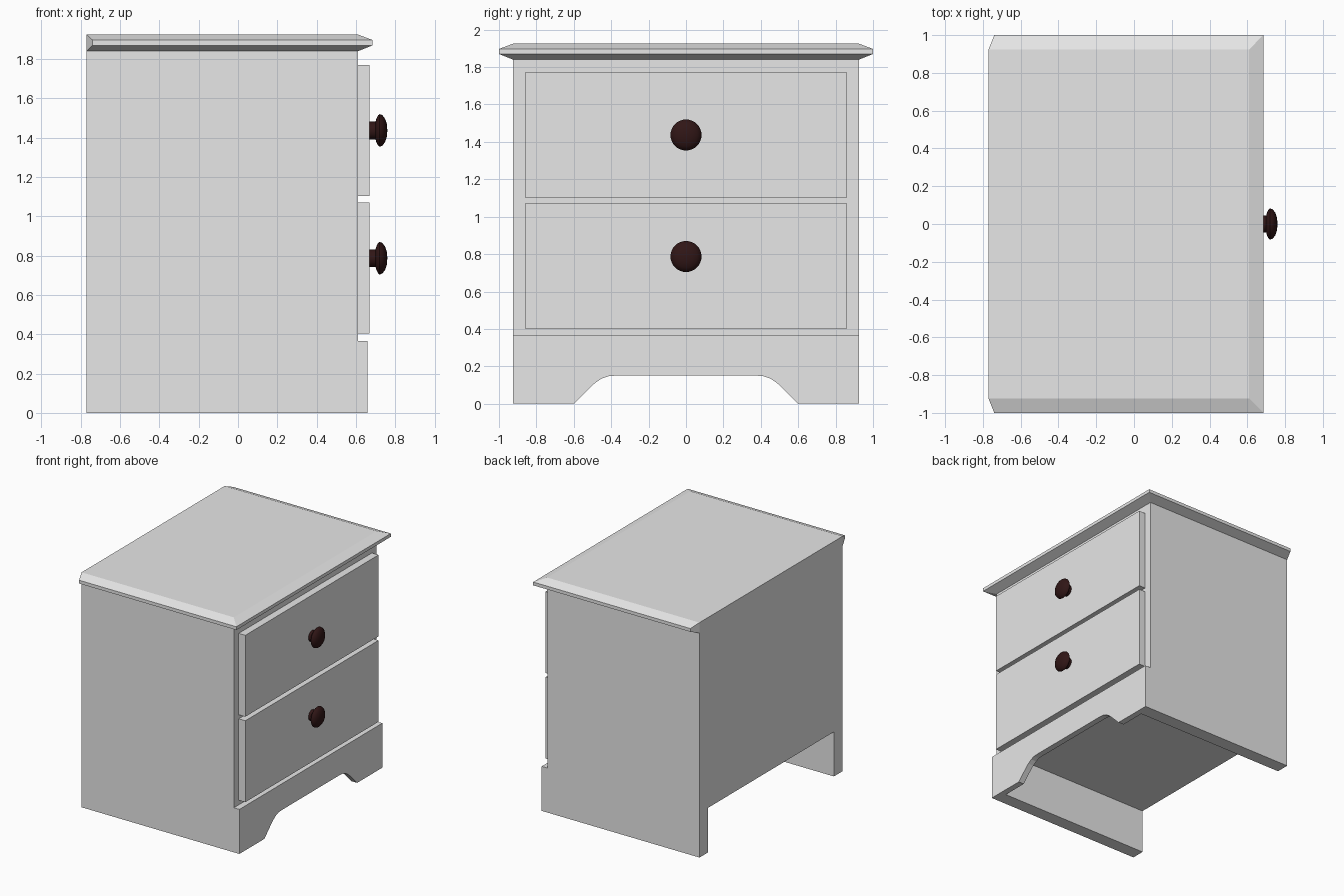
import bpy
import bmesh
import math
from mathutils import Matrix

cube = bpy.data.objects.get("Cube")
if cube:
    bpy.data.objects.remove(cube, do_unlink=True)


def material(name, rgb):
    mat = bpy.data.materials.new(name)
    mat.use_nodes = True
    mat.diffuse_color = (*rgb, 1)
    mat.node_tree.nodes["Principled BSDF"].inputs["Base Color"].default_value = (*rgb, 1)
    return mat


PAINT = material("pale grey paint", (0.8, 0.8, 0.8))
WOOD = material("dark brown wood", (0.03, 0.008, 0.008))


def finish(name, bm, mat):
    bmesh.ops.recalc_face_normals(bm, faces=bm.faces)
    mesh = bpy.data.meshes.new(name)
    bm.to_mesh(mesh)
    bm.free()
    mesh.materials.append(mat)
    obj = bpy.data.objects.new(name, mesh)
    bpy.context.collection.objects.link(obj)
    return obj


def extrude_x(name, outline, x0, x1):
    """Extrude a (y, z) outline from x0 to x1."""
    bm = bmesh.new()
    face = bm.faces.new([bm.verts.new((x0, y, z)) for y, z in outline])
    new = bmesh.ops.extrude_face_region(bm, geom=[face])["geom"]
    verts = [v for v in new if isinstance(v, bmesh.types.BMVert)]
    bmesh.ops.translate(bm, verts=verts, vec=(x1 - x0, 0, 0))
    return finish(name, bm, PAINT)


def mirrored(half):
    return half + [(-y, z) for y, z in reversed(half)]


BACK, FACE, HALF, TOP = -0.77, 0.61, 0.925, 1.84

# Carcass: closed box standing on its two side panels
extrude_x("carcass", mirrored([(HALF, TOP), (HALF, 0), (0.815, 0), (0.815, 0.365)]), BACK, FACE)

# Plinth with a curved cut-out between the feet
arch = [(0.6, 0), (0.52, 0.08), (0.485, 0.112), (0.45, 0.135), (0.415, 0.147), (0.38, 0.15)]
extrude_x("plinth", mirrored([(HALF, 0.365), (HALF, 0)] + arch), FACE, 0.66)

# Table top: stacked outlines giving a chamfered edge on three sides
bm = bmesh.new()
rings = []
for z, back, front, half in ((TOP, BACK, FACE, HALF), (1.87, -0.74, 0.685, 1),
                             (1.897, -0.74, 0.685, 1), (1.925, BACK, FACE, HALF)):
    # the rear edge stays flush with the back panel
    pts = [(BACK, -HALF), (back, -half), (front, -half),
           (front, half), (back, half), (BACK, HALF)]
    rings.append([bm.verts.new((x, y, z)) for x, y in pts])
for low, high in zip(rings, rings[1:]):
    for i in range(len(low)):
        j = (i + 1) % len(low)
        bm.faces.new((low[i], low[j], high[j], high[i]))
bm.faces.new(rings[0])
bm.faces.new(rings[-1])
bmesh.ops.remove_doubles(bm, verts=bm.verts, dist=0.0001)
finish("table_top", bm, PAINT)


# Drawer fronts, each with a turned knob
def knob(name, z):
    profile = [(0, 0), (0.045, 0), (0.045, 0.03), (0.06, 0.034), (0.076, 0.042),
               (0.083, 0.05), (0.078, 0.064), (0.06, 0.078), (0.034, 0.087), (0, 0.09)]
    bm = bmesh.new()
    verts = [bm.verts.new((h, r, 0)) for r, h in profile]
    edges = [bm.edges.new(pair) for pair in zip(verts, verts[1:])]
    bmesh.ops.spin(bm, geom=verts + edges, cent=(0, 0, 0), axis=(1, 0, 0),
                   angle=math.tau, steps=32)
    bmesh.ops.remove_doubles(bm, verts=bm.verts, dist=0.0001)
    bmesh.ops.transform(bm, matrix=Matrix.Translation((0.67, 0, z)), verts=bm.verts)
    obj = finish(name, bm, WOOD)
    bpy.ops.object.select_all(action="DESELECT")
    obj.select_set(True)
    bpy.context.view_layer.objects.active = obj
    bpy.ops.object.shade_smooth_by_angle(angle=math.radians(40))


for level, bottom, knob_z in (("lower", 0.403, 0.787), ("upper", 1.103, 1.437)):
    extrude_x(level + "_drawer", mirrored([(0.862, bottom + 0.667), (0.862, bottom)]), FACE, 0.67)
    knob(level + "_knob", knob_z)
